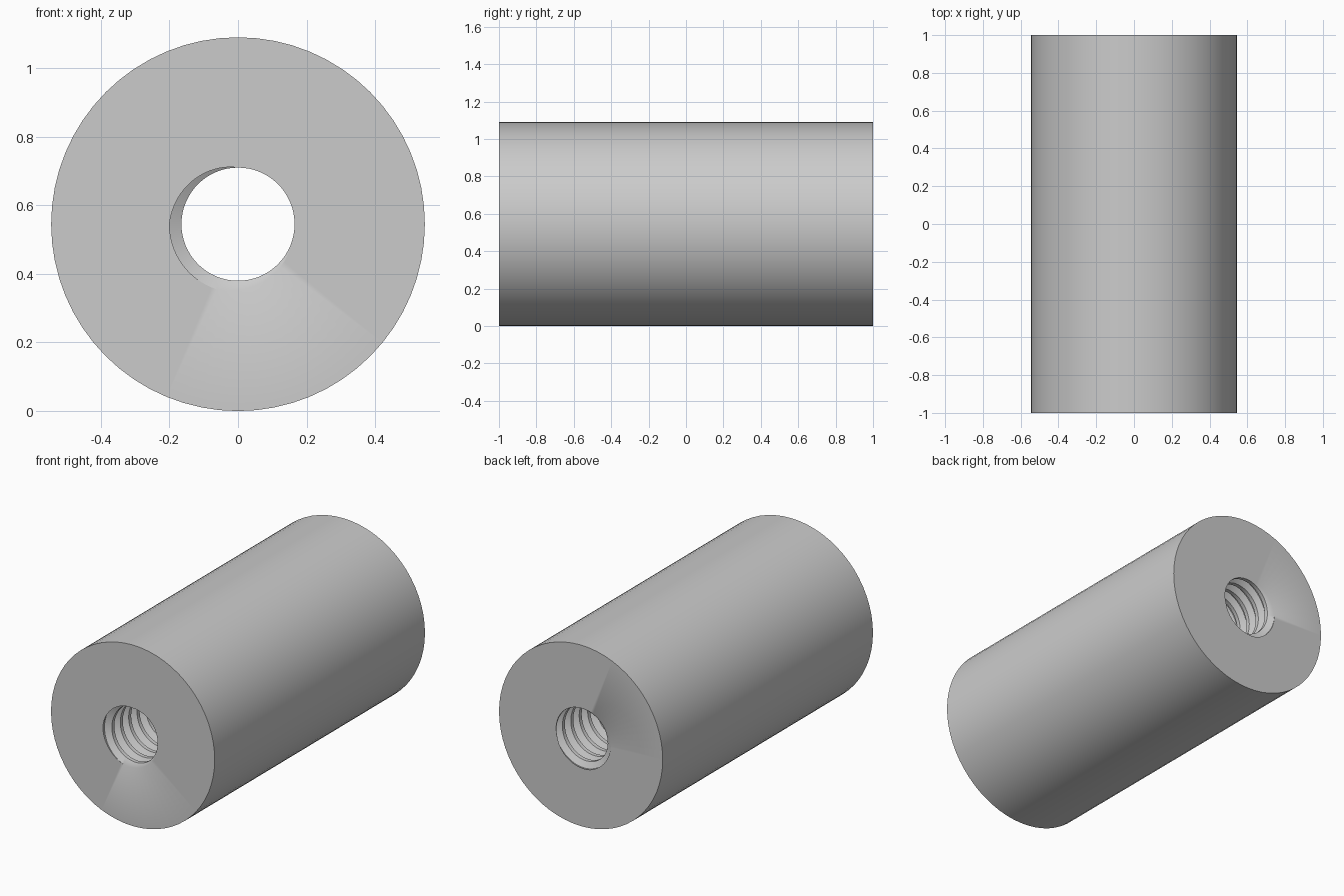
import bpy, bmesh
from math import cos, sin, tau, radians

cube = bpy.data.objects.get("Cube")
if cube:
    bpy.data.objects.remove(cube, do_unlink=True)

OUTER_R, HALF_LEN = 0.545, 1.0
CREST_R, ROOT_R = 0.165, 0.2
PITCH, SEGMENTS = 0.08, 64
START = radians(216)  # direction of the groove centre at the front end

# Thread profile over one pitch: (fraction of pitch, radius)
PROFILE = [(-0.1, ROOT_R), (0.1, ROOT_R), (0.35, CREST_R), (0.65, CREST_R)]


def ring_point(radius, angle, y):
    return (radius * cos(angle), y, OUTER_R + radius * sin(angle))


bm = bmesh.new()

# Threaded bore: right-handed helical strips, longer than the body
turns = range(-2, round(2 * HALF_LEN / PITCH) + 3)
columns = []
for i in range(SEGMENTS + 1):
    angle = tau * i / SEGMENTS
    shift = (START - angle) / tau
    columns.append([bm.verts.new(ring_point(r, angle, -HALF_LEN + PITCH * (k + f + shift)))
                    for k in turns for f, r in PROFILE])
for a, b in zip(columns, columns[1:]):
    for j in range(len(a) - 1):
        bm.faces.new((a[j], a[j + 1], b[j + 1], b[j]))
bmesh.ops.remove_doubles(bm, verts=bm.verts[:], dist=0.00002)

# Trim the bore flush with both ends
for side in (-1, 1):
    bmesh.ops.bisect_plane(bm, geom=bm.verts[:] + bm.edges[:] + bm.faces[:], dist=0.00001,
                           plane_co=(0, side * HALF_LEN, 0), plane_no=(0, side, 0),
                           clear_outer=True)

# Outer wall
rings = [[bm.verts.new(ring_point(OUTER_R, tau * i / SEGMENTS, y)) for i in range(SEGMENTS)]
         for y in (-HALF_LEN, HALF_LEN)]
for i in range(SEGMENTS):
    n = (i + 1) % SEGMENTS
    bm.faces.new((rings[0][i], rings[0][n], rings[1][n], rings[1][i]))

# Flat annular ends
for side in (-1, 1):
    rim = [e for e in bm.edges if e.is_boundary
           and all(abs(v.co.y - side * HALF_LEN) < 0.0005 for v in e.verts)]
    bmesh.ops.triangle_fill(bm, edges=rim, use_beauty=True, normal=(0, side, 0))
bmesh.ops.recalc_face_normals(bm, faces=bm.faces[:])

mesh = bpy.data.meshes.new("threaded_spacer")
bm.to_mesh(mesh)
bm.free()
spacer = bpy.data.objects.new("threaded_spacer", mesh)
bpy.context.collection.objects.link(spacer)

# Plain grey metal
grey = bpy.data.materials.new("light_grey")
grey.use_nodes = True
colour = (0.6, 0.6, 0.6, 1)
grey.diffuse_color = colour
grey.node_tree.nodes["Principled BSDF"].inputs["Base Color"].default_value = colour
mesh.materials.append(grey)

bpy.ops.object.select_all(action="DESELECT")
spacer.select_set(True)
bpy.context.view_layer.objects.active = spacer
bpy.ops.object.shade_smooth_by_angle(angle=radians(30))
